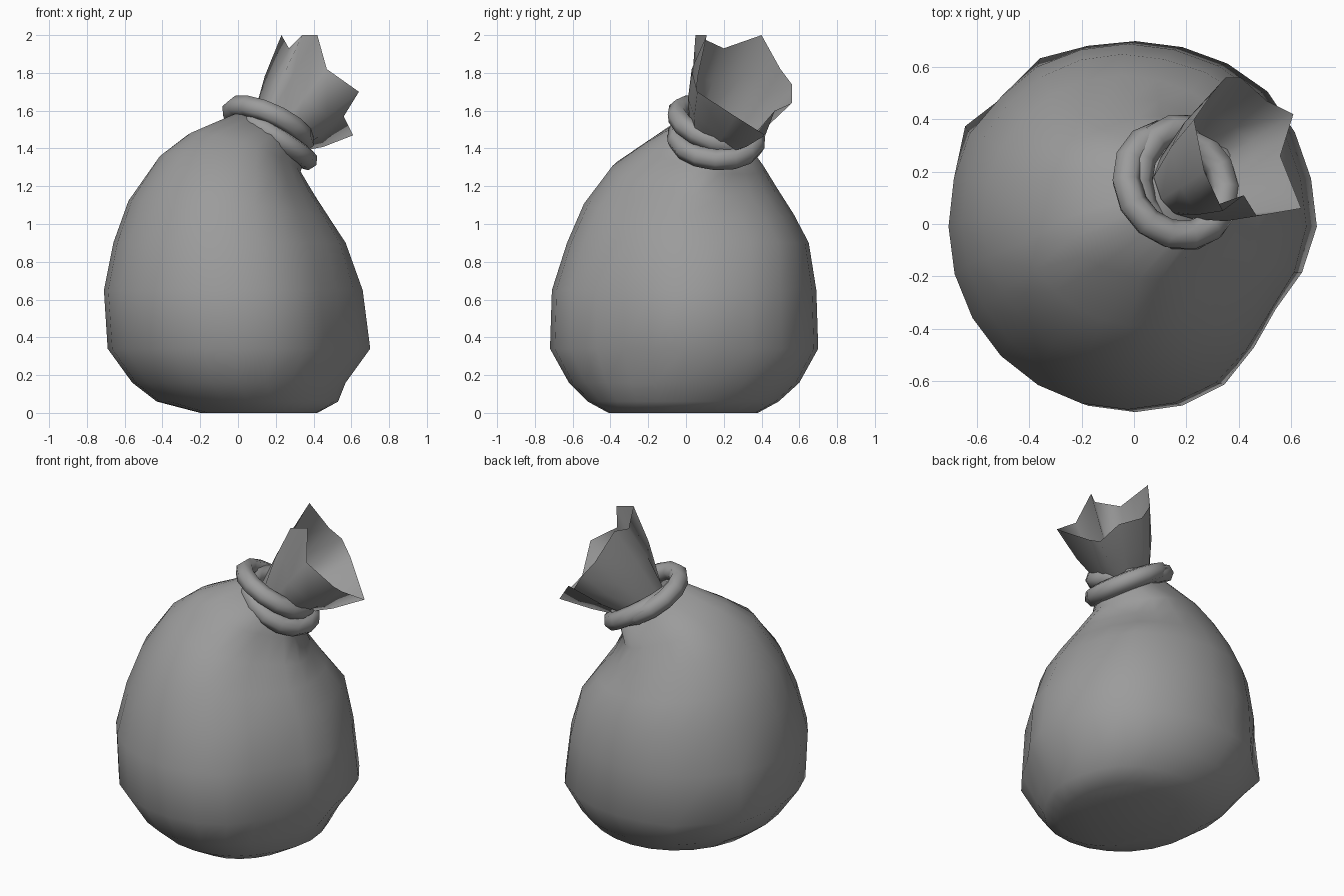
import bpy
import bmesh
from math import cos, sin, pi, exp, radians
from mathutils import Vector

cube = bpy.data.objects.get("Cube")
if cube:
    bpy.data.objects.remove(cube, do_unlink=True)

# Single grey cloth colour
grey = bpy.data.materials.new("grey cloth")
grey.use_nodes = True
GREY = (0.33, 0.33, 0.33, 1)
grey.diffuse_color = GREY
for node in grey.node_tree.nodes:
    if node.type == "BSDF_PRINCIPLED":
        node.inputs["Base Color"].default_value = GREY
        node.inputs["Roughness"].default_value = 0.8

# Direction and angular width of the sack's lumps and dents, in degrees
LUMPS = ((45, 18), (118, 10), (153, 10), (225, 18), (327, 20))


def finish(obj):
    obj.data.materials.append(grey)
    for poly in obj.data.polygons:
        poly.use_smooth = True


def loft(name, rings, caps):
    """Skin a stack of closed rings, optionally closing both ends."""
    bm = bmesh.new()
    loops = [[bm.verts.new(p) for p in ring] for ring in rings]
    n = len(loops[0])
    for low, high in zip(loops, loops[1:]):
        for i in range(n):
            j = (i + 1) % n
            bm.faces.new((low[i], low[j], high[j], high[i]))
    if caps:
        bm.faces.new(loops[0][::-1])
        bm.faces.new(loops[-1])
    bmesh.ops.recalc_face_normals(bm, faces=bm.faces)
    mesh = bpy.data.meshes.new(name)
    bm.to_mesh(mesh)
    bm.free()
    obj = bpy.data.objects.new(name, mesh)
    bpy.context.collection.objects.link(obj)
    finish(obj)


def sack_ring(x0, x1, y0, y1, z, slope_x=0, slope_y=0, lumps=(), fold=0):
    """Ellipse filling the given extents, tilted, with lumps and gathers."""
    cx, cy, rx, ry = (x0 + x1) / 2, (y0 + y1) / 2, (x1 - x0) / 2, (y1 - y0) / 2
    ring = []
    for i in range(24):
        angle = 360 * i / 24
        a = radians(angle)
        r = 1 + fold * cos(5 * a)
        for (centre, width), amount in zip(LUMPS, lumps):
            r += amount * exp(-((angle - centre) / width) ** 2)
        dx, dy = rx * r * cos(a), ry * r * sin(a)
        ring.append((cx + dx, cy + dy, z + slope_x * dx + slope_y * dy))
    return ring


# Sagging sack, leaning towards its tied neck
loft("sack_body", [
    sack_ring(-.20, .42, -.41, .38, 0),
    sack_ring(-.43, .53, -.52, .49, .06, lumps=(.04, 0, 0, 0, -.03)),
    sack_ring(-.56, .57, -.62, .60, .16, lumps=(.06, .02, .03, -.02, -.06)),
    sack_ring(-.69, .70, -.72, .70, .34, lumps=(.03, .05, .09, 0, -.11)),
    sack_ring(-.71, .66, -.71, .69, .65, lumps=(.03, .01, .02, 0, -.08)),
    sack_ring(-.66, .57, -.63, .65, .90, lumps=(.06, 0, 0, 0, -.04)),
    sack_ring(-.58, .48, -.54, .57, 1.08, -.08, -.05, lumps=(.04, 0, 0, -.02, -.05)),
    sack_ring(-.43, .40, -.39, .48, 1.25, -.24, -.13, lumps=(0, .02, 0, -.03, -.06), fold=.02),
    sack_ring(-.28, .32, -.21, .41, 1.37, -.30, -.20, fold=.04),
    sack_ring(.01, .35, -.02, .32, 1.48, -.60, -.35, fold=.04),
], caps=True)

# Flared mouth: five points with valleys between them
rim = [Vector(p) for p in (
    (.42, .11, 2.0), (.34, .05, 2.0), (.27, .20, 1.93), (.23, .40, 2.0),
    (.30, .50, 1.82), (.35, .56, 1.74), (.41, .56, 1.64), (.51, .47, 1.60),
    (.61, .42, 1.47), (.56, .26, 1.57), (.64, .06, 1.70), (.47, .03, 1.82))]
neck = Vector((.19, .15, 1.47))
mouth = sum(rim, Vector()) / len(rim)
axis = (mouth - neck).normalized()
base = []
for p in rim:
    out = p - mouth
    out -= axis * out.dot(axis)
    base.append(neck + out.normalized() * .14)
core = neck.lerp(mouth, .5)
middle = [core + (b.lerp(p, .5) - core) * 1.07 for b, p in zip(base, rim)]
loft("sack_mouth", [base, middle, rim], caps=False)

# Two crossing loops of rope around the neck
for name, place, normal in (
        ("upper_rope", (.16, .15, 1.52), (.46, .38, 1)),
        ("lower_rope", (.19, .16, 1.45), (.62, .08, 1))):
    tilt = Vector((0, 0, 1)).rotation_difference(Vector(normal)).to_euler()
    bpy.ops.mesh.primitive_torus_add(
        location=place, rotation=tilt, major_radius=.207, minor_radius=.057,
        major_segments=14, minor_segments=7)
    rope = bpy.context.object
    rope.name = name
    finish(rope)
